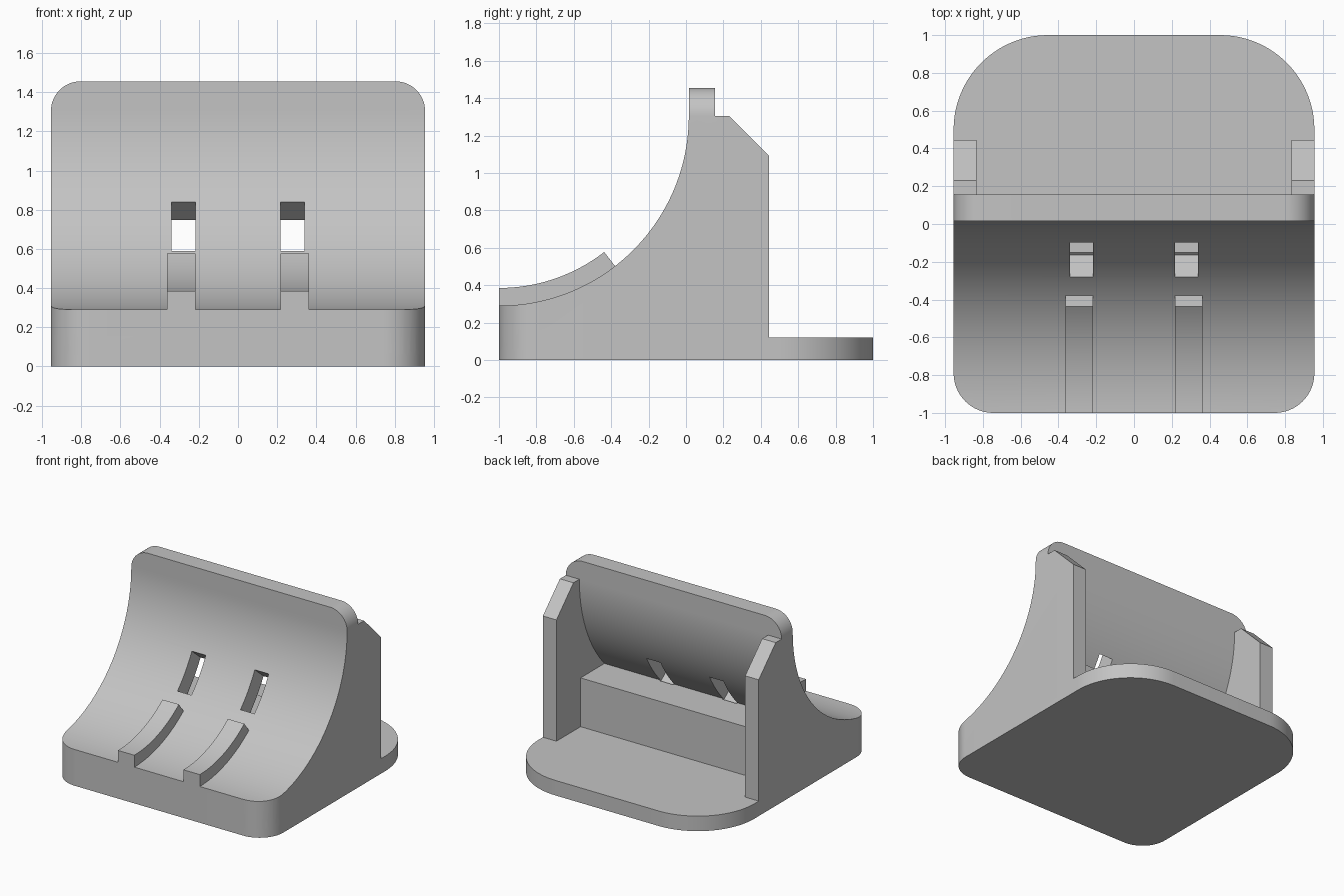
import bpy
import bmesh
from math import sin, cos, pi, radians, asin, acos
from mathutils import Vector

cube = bpy.data.objects.get("Cube")
if cube:
    bpy.data.objects.remove(cube, do_unlink=True)

HALF_W = 0.955            # half the overall width
CY, CZ = -1.0, 1.305      # centre of the cradle curve
R_FACE, R_BACK, R_RIB = 1.015, 1.155, 0.92
Y_FACE, Y_BACK = CY + R_FACE, CY + R_BACK
BASE_T = 0.12


def prism(name, pts, axis, lo, hi):
    """Extrude a flat outline along one axis."""
    place = {"x": lambda a, b, t: (t, a, b),
             "y": lambda a, b, t: (a, t, b),
             "z": lambda a, b, t: (a, b, t)}[axis]
    bm = bmesh.new()
    face = bm.faces.new([bm.verts.new(place(a, b, lo)) for a, b in pts])
    new = bmesh.ops.extrude_face_region(bm, geom=[face])["geom"]
    shift = Vector(place(0, 0, hi - lo))
    bmesh.ops.translate(bm, vec=shift, verts=[v for v in new if isinstance(v, bmesh.types.BMVert)])
    bmesh.ops.recalc_face_normals(bm, faces=bm.faces)
    mesh = bpy.data.meshes.new(name)
    bm.to_mesh(mesh)
    bm.free()
    obj = bpy.data.objects.new(name, mesh)
    bpy.context.collection.objects.link(obj)
    return obj


def arc(cx, cy, r, start, end, n):
    """Points on a circle, angles in radians."""
    steps = [start + (end - start) * i / n for i in range(n + 1)]
    return [(cx + r * cos(a), cy + r * sin(a)) for a in steps]


def combine(target, other, operation):
    """Apply one boolean and discard the tool object."""
    mod = target.modifiers.new("combine", "BOOLEAN")
    mod.operation = operation
    mod.solver = "EXACT"
    mod.object = other
    bpy.context.view_layer.update()
    graph = bpy.context.evaluated_depsgraph_get()
    mesh = bpy.data.meshes.new_from_object(target.evaluated_get(graph))
    target.modifiers.clear()
    target.data = mesh
    bpy.data.objects.remove(other, do_unlink=True)


def footprint(name, height):
    """Rounded outline: tight front corners, wide rear corners."""
    rf, rr = 0.21, 0.5
    pts = (arc(HALF_W - rr, 1 - rr, rr, 0, pi / 2, 24)
           + arc(rr - HALF_W, 1 - rr, rr, pi / 2, pi, 24)
           + arc(rf - HALF_W, rf - 1, rf, pi, 1.5 * pi, 16)
           + arc(HALF_W - rf, rf - 1, rf, 1.5 * pi, 2 * pi, 16))
    return prism(name, pts, "z", 0, height)


# Body: side profile with the concave cradle face
profile = [(-1.1, 0.05), (0.445, 0.05), (0.445, 1.09), (0.23, CZ)]
profile += arc(CY, CZ, R_FACE, 0, -pi / 2, 56) + [(-1.1, CZ - R_FACE)]
stand = prism("stand", profile, "x", -1.1, 1.1)

# Raised curved ribs on the front of the cradle
rib_end = -pi / 2 + radians(37.7)
rib = [(-1.1, 0.2), (-1.1, CZ - R_RIB)] + arc(CY, CZ, R_RIB, -pi / 2, rib_end, 24)
rib += arc(CY, CZ, R_FACE + 0.03, rib_end, rib_end, 1)[:1] + [(-0.5, 0.2)]
for side in (-1, 1):
    x0, x1 = sorted((side * 0.217, side * 0.362))
    combine(stand, prism("rib", rib, "x", x0, x1), "UNION")

# Trim the body to the rounded footprint
combine(stand, footprint("trim", 2), "INTERSECT")

# Upper lip of the back rest with rounded corners
r = 0.15
lip = [(-HALF_W, 1.25), (HALF_W, 1.25)]
lip += arc(HALF_W - r, 1.455 - r, r, 0, pi / 2, 16)
lip += arc(r - HALF_W, 1.455 - r, r, pi / 2, pi, 16)
combine(stand, prism("lip", lip, "y", Y_FACE, Y_BACK), "UNION")

# Hollow behind the back rest, leaving side walls and a low block
LEDGE_Z, BLOCK_Y = 0.51, 0.14
ledge_angle = -asin((CZ - LEDGE_Z) / R_BACK)
hollow = [(0.6, 1.6), (Y_BACK, 1.6)] + arc(CY, CZ, R_BACK, 0, ledge_angle, 40)
hollow += [(BLOCK_Y, LEDGE_Z), (BLOCK_Y, 0.04), (0.6, 0.04)]
combine(stand, prism("hollow", hollow, "x", -0.835, 0.835), "DIFFERENCE")

# Sloping cable slots through the back rest
low, high = Vector((-0.28, 0.591)), Vector((-0.10, 0.842))
slope = Vector((cos(radians(40)), -sin(radians(40))))
slot = [tuple(p) for p in (low - slope * 0.15, low + slope * 0.15,
                           high + slope * 0.2, high - slope * 0.15)]
for side in (-1, 1):
    x0, x1 = sorted((side * 0.217, side * 0.34))
    combine(stand, prism("slot", slot, "x", x0, x1), "DIFFERENCE")

# Base plate
combine(stand, footprint("base", BASE_T), "UNION")

# Single grey material
grey = bpy.data.materials.new("grey plastic")
grey.use_nodes = True
colour = (0.55, 0.55, 0.55, 1)
grey.diffuse_color = colour
grey.node_tree.nodes["Principled BSDF"].inputs["Base Color"].default_value = colour
stand.data.materials.clear()
stand.data.materials.append(grey)

# Smooth curves, crisp edges
bpy.ops.object.select_all(action="DESELECT")
stand.select_set(True)
bpy.context.view_layer.objects.active = stand
bpy.ops.object.shade_smooth_by_angle(angle=radians(25))
